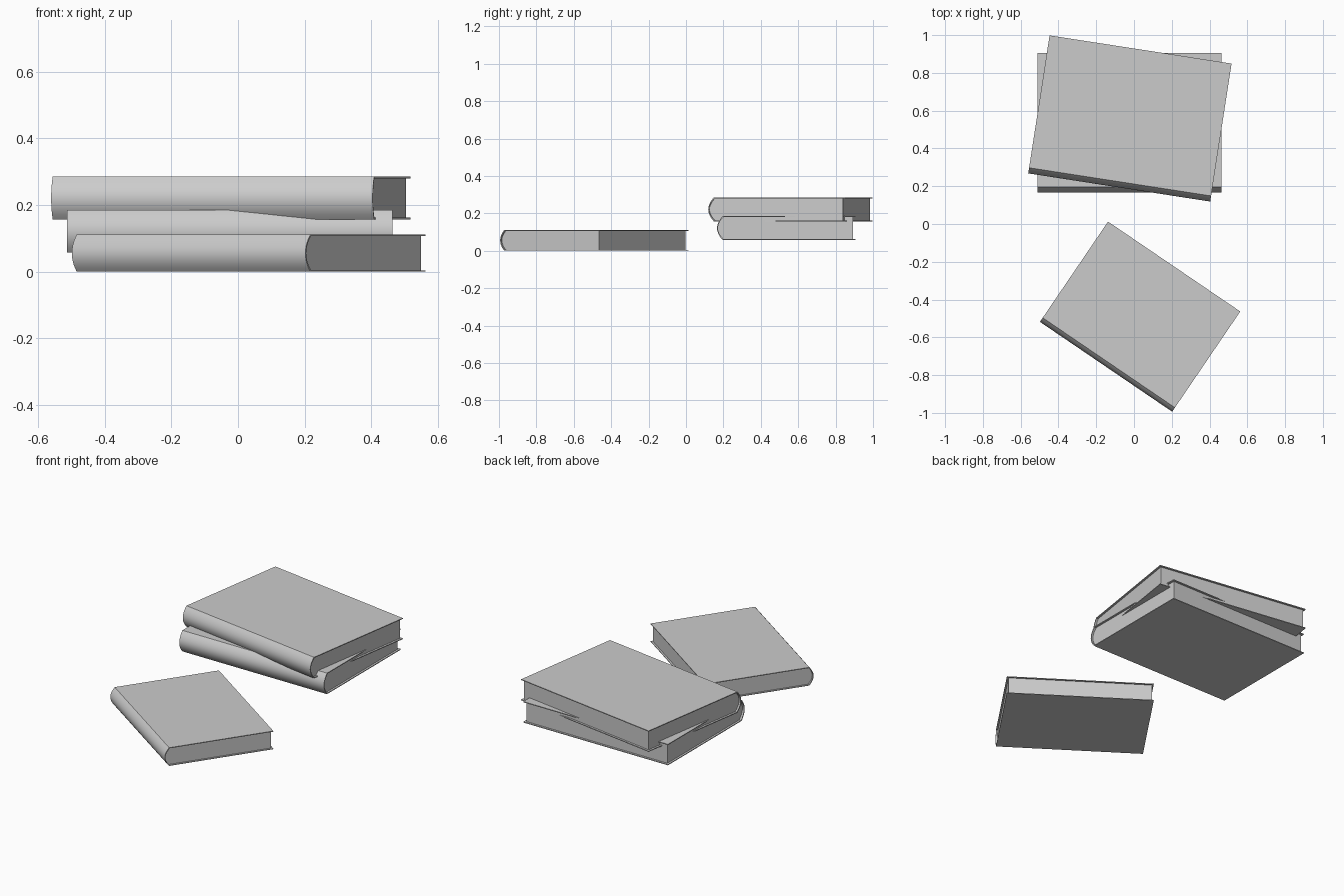
import bpy, math
from mathutils import Matrix, Vector

if "Cube" in bpy.data.objects:
    bpy.data.objects.remove(bpy.data.objects["Cube"])

LENGTH, DEPTH, HEIGHT = 0.975, 0.739, 0.128   # base book size
THICK, BULGE, INSET = 0.005, 0.03, 0.012      # cover board, spine bulge, page inset
STEPS = 10


def spine_curve(offset):
    """Rounded spine from top to bottom, offset inwards from the outer skin."""
    h = HEIGHT / 2 - offset
    pts = []
    for i in range(STEPS + 1):
        t = 1 - 2 * i / STEPS
        pts.append((offset + BULGE * t * t, HEIGHT / 2 + h * t))
    return pts


def extrude_profile(name, profile, x0, x1, matrix):
    """Extrude a (y, z) outline along x."""
    n = len(profile)
    verts = [(x, y, z) for x in (x0, x1) for y, z in profile]
    faces = [(i, i + n, (i + 1) % n + n, (i + 1) % n) for i in range(n)]
    faces += [tuple(range(n)), tuple(range(2 * n - 1, n - 1, -1))]
    mesh = bpy.data.meshes.new(name)
    mesh.from_pydata(verts, [], faces)
    mesh.transform(matrix)
    mesh.update()
    obj = bpy.data.objects.new(name, mesh)
    bpy.context.collection.objects.link(obj)
    bpy.ops.object.select_all(action='DESELECT')
    obj.select_set(True)
    bpy.context.view_layer.objects.active = obj
    bpy.ops.object.mode_set(mode='EDIT')
    bpy.ops.mesh.select_all(action='SELECT')
    bpy.ops.mesh.normals_make_consistent(inside=False)
    bpy.ops.object.mode_set(mode='OBJECT')
    bpy.ops.object.shade_smooth_by_angle(angle=math.radians(30))
    return obj


def book(name, corner, angle, z, scale=1.0):
    """corner = left end of the spine, angle = direction of the spine."""
    m = (Matrix.Translation(Vector((*corner, z)))
         @ Matrix.Rotation(math.radians(angle), 4, 'Z') @ Matrix.Scale(scale, 4))
    # wrap-around cover: front board, spine and back board
    outer, inner = spine_curve(0), spine_curve(THICK)
    cover = ([(DEPTH, HEIGHT)] + outer + [(DEPTH, 0), (DEPTH, THICK)]
             + inner[::-1] + [(DEPTH, HEIGHT - THICK)])
    extrude_profile(name + "_cover", cover, 0, LENGTH, m)
    # page block set back from the cover edges
    end = DEPTH - INSET
    pages = [(end, HEIGHT - THICK)] + inner + [(end, THICK)]
    extrude_profile(name + "_pages", pages, INSET, LENGTH - INSET, m)


book("loose_book", (-0.498, -0.518), -34.2, 0.0, 0.868)
book("lower_book", (-0.512, 0.166), 0.0, 0.057)
book("upper_book", (-0.56, 0.268), -8.8, 0.157)
